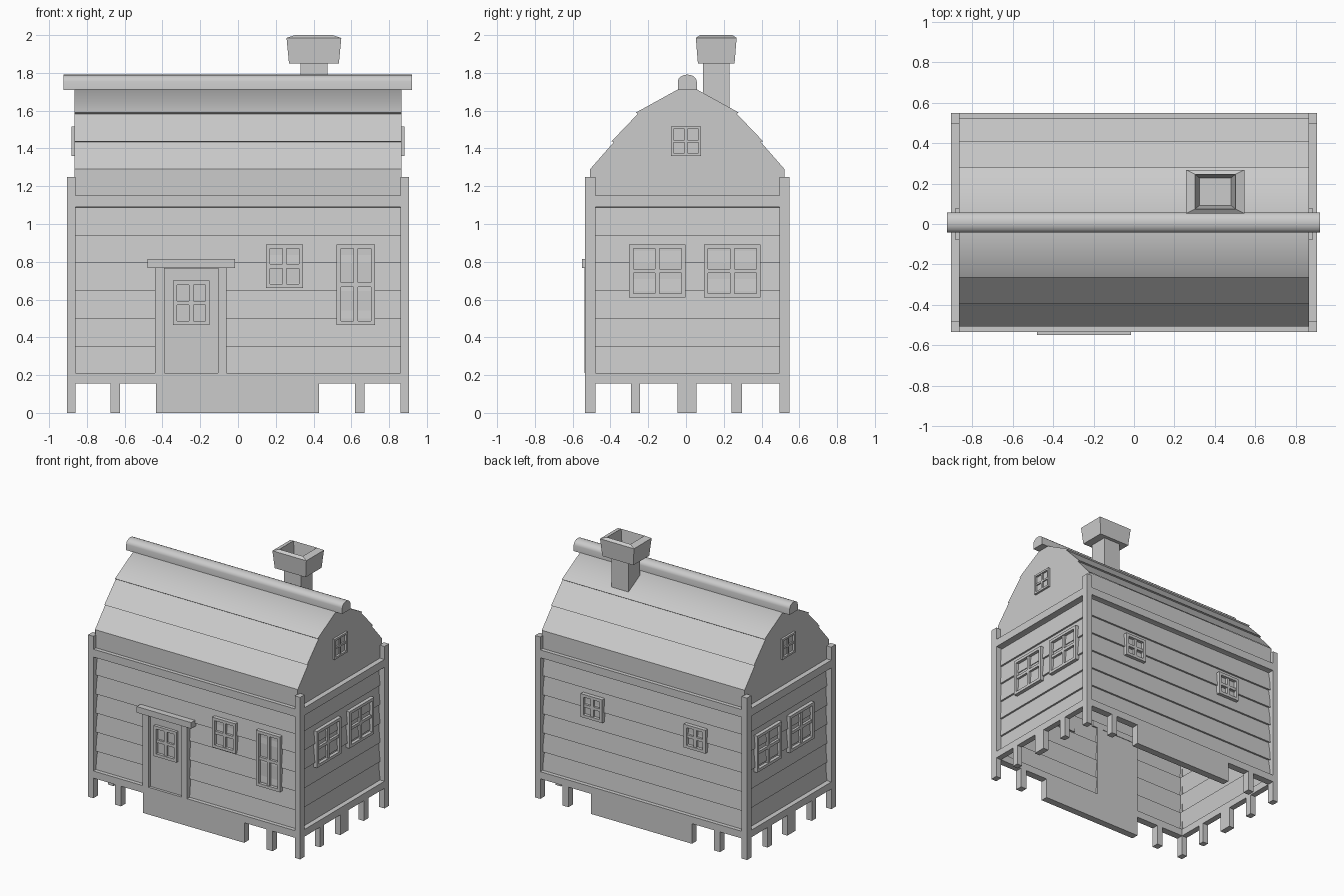
import bpy, bmesh, math
from mathutils import Vector

if "Cube" in bpy.data.objects:
    bpy.data.objects.remove(bpy.data.objects["Cube"], do_unlink=True)

YC = 0.007           # depth offset of the house body
HX, HY = 0.905, 0.542  # outer half sizes of the timber frame
POST = 0.045

grey = bpy.data.materials.new("plain_grey")
grey.use_nodes = True
grey.diffuse_color = (0.6, 0.6, 0.6, 1)
grey.node_tree.nodes["Principled BSDF"].inputs["Base Color"].default_value = (0.6, 0.6, 0.6, 1)

# Each side maps (along, outward distance, height) to world space
SIDES = {
    "front": lambda u, d, z: Vector((u, YC - d, z)),
    "back": lambda u, d, z: Vector((u, YC + d, z)),
    "left": lambda u, d, z: Vector((d, YC + u, z)),
    "right": lambda u, d, z: Vector((-d, YC + u, z)),
}


def finish(name, bm, smooth=None):
    mesh = bpy.data.meshes.new(name)
    bm.to_mesh(mesh)
    bm.free()
    mesh.materials.append(grey)
    obj = bpy.data.objects.new(name, mesh)
    bpy.context.collection.objects.link(obj)
    if smooth:
        bpy.ops.object.select_all(action="DESELECT")
        obj.select_set(True)
        bpy.context.view_layer.objects.active = obj
        bpy.ops.object.shade_smooth_by_angle(angle=math.radians(smooth))
    return obj


def add_box(bm, side, u, d, z):
    """Box on one side of the house; u, d and z are (low, high) pairs."""
    put = SIDES[side]
    v = [bm.verts.new(put(a, b, c)) for a in u for b in d for c in z]
    faces = [bm.faces.new([v[i] for i in q]) for q in
             ((0, 1, 3, 2), (4, 6, 7, 5), (0, 4, 5, 1), (2, 3, 7, 6), (0, 2, 6, 4), (1, 5, 7, 3))]
    bmesh.ops.recalc_face_normals(bm, faces=faces)


def sheet(name, side, profile, half, outward, smooth=None):
    """Open strip: a (distance, height) profile swept along the side."""
    bm = bmesh.new()
    put = SIDES[side]
    rows = [[bm.verts.new(put(u, d, z)) for u in (-half, half)] for d, z in profile]
    faces = [bm.faces.new((a[0], a[1], b[1], b[0])) for a, b in zip(rows, rows[1:])]
    bm.normal_update()
    if faces[0].normal.dot(outward) < 0:
        bmesh.ops.reverse_faces(bm, faces=faces)
    return finish(name, bm, smooth)


def prism(name, outline, x0, x1, smooth=None):
    """Closed solid: a (depth, height) outline swept along x."""
    bm = bmesh.new()
    ends = [[bm.verts.new((x, YC + y, z)) for y, z in outline] for x in (x0, x1)]
    n = len(outline)
    for i in range(n):
        j = (i + 1) % n
        bm.faces.new((ends[0][i], ends[0][j], ends[1][j], ends[1][i]))
    for ring in ends:
        bm.faces.new(ring)
    bmesh.ops.recalc_face_normals(bm, faces=bm.faces[:])
    return finish(name, bm, smooth)


def window(name, side, u, z, d, bar=0.022):
    """Frame with a cross of glazing bars and a recessed pane."""
    bm = bmesh.new()
    uc, zc = sum(u) / 2, sum(z) / 2
    out = (d - 0.02, d + 0.012)
    for a in (u[0], u[1] - bar):
        add_box(bm, side, (a, a + bar), out, z)
    for b in (z[0], z[1] - bar):
        add_box(bm, side, (u[0] + bar, u[1] - bar), out, (b, b + bar))
    inner = (d - 0.02, d + 0.006)
    add_box(bm, side, (uc - bar / 2, uc + bar / 2), inner, (z[0] + bar, z[1] - bar))
    add_box(bm, side, (u[0] + bar, u[1] - bar), inner, (zc - bar / 2, zc + bar / 2))
    add_box(bm, side, (u[0] + bar, u[1] - bar), (d - 0.02, d - 0.012), (z[0] + bar, z[1] - bar))
    finish(name, bm)


# Overlapping plank siding
def plank_profile(d, z0, count, step=0.147, lap=0.014):
    pts = []
    for i in range(count):
        pts += [(d, z0 + i * step), (d - lap, z0 + (i + 1) * step)]
    return pts


WALL_Y, WALL_X = 0.512, 0.868
for side in ("front", "back"):
    sheet(side + "_siding", side, plank_profile(WALL_Y, 0.205, 6) + [(WALL_Y, 1.09), (WALL_Y, 1.29)],
          0.865, SIDES[side](0, 1, 0))
for side in ("left", "right"):
    sheet(side + "_siding", side, plank_profile(WALL_X, 0.205, 6) + [(WALL_X, 1.09), (WALL_X, 1.15)],
          WALL_Y, SIDES[side](0, 1, 0))

# Timber frame: corner posts, beams, legs and skirts
for side, reach in (("front", HY), ("back", HY), ("left", HX), ("right", HX)):
    long = side in ("front", "back")
    span = HX if long else HY
    depth = (reach - POST - (0.01 if long else 0), reach)
    bm = bmesh.new()
    add_box(bm, side, (POST - span, span - POST), depth, (0.155, 0.21))
    add_box(bm, side, (POST - span, span - POST), depth, (1.09, 1.15))
    finish(side + "_beams", bm)
    bm = bmesh.new()
    legs = [(-0.675, -0.625), (0.62, 0.67), (-0.435, 0.428)] if long else \
        [(-0.298, -0.25), (-0.052, 0.048), (0.235, 0.29)]
    for leg in legs:
        add_box(bm, side, leg, depth, (0, 0.155))
    finish(side + "_legs", bm)
    if long:
        bm = bmesh.new()
        for s in (-1, 1):
            add_box(bm, side, sorted((s * (HX - POST), s * HX)), depth, (0, 1.25))
        finish(side + "_corner_posts", bm)

# Gambrel roof with lapped boards, and matching gable walls
half_roof = [(0.515, 1.29), (0.388, 1.435), (0.402, 1.437), (0.262, 1.583), (0.272, 1.59), (0, 1.74)]
roof = half_roof + [(-y, z) for y, z in reversed(half_roof[:-1])]
sheet("roof", "back", roof, 0.866, Vector((0, 0, 1)), 61)
for side, x in (("left", 0.866), ("right", 0.866)):
    bm = bmesh.new()
    gable = [(0.515, 1.14)] + roof + [(-0.515, 1.14)]
    face = bm.faces.new([bm.verts.new(SIDES[side](y, x, z)) for y, z in gable])
    bm.normal_update()
    if face.normal.dot(SIDES[side](0, 1, 0)) < 0:
        face.normal_flip()
    finish(side + "_gable", bm)

# Rounded ridge cap
arch = [(0.05 * math.cos(math.pi * i / 8), 1.755 + 0.036 * math.sin(math.pi * i / 8)) for i in range(9)]
prism("ridge_cap", [(0.05, 1.71)] + arch + [(-0.05, 1.71)], -0.925, 0.92, 35)

# Chimney with flared hollow cap: (half width, half depth, height) rings
rings = [(0.072, 0.07, 1.5), (0.072, 0.07, 1.85), (0.132, 0.097, 1.85), (0.145, 0.108, 1.985),
         (0.1, 0.086, 2.0), (0.078, 0.068, 1.85)]
bm = bmesh.new()
loops = [[bm.verts.new((0.402 + sx * w, 0.16 + sy * d, z)) for sx, sy in ((-1, -1), (1, -1), (1, 1), (-1, 1))]
         for w, d, z in rings]
for a, b in zip(loops, loops[1:]):
    for i in range(4):
        j = (i + 1) % 4
        bm.faces.new((a[i], a[j], b[j], b[i]))
bm.faces.new(loops[-1])
bm.faces.new(loops[0][::-1])
finish("chimney", bm)

# Door with jambs and lintel
bm = bmesh.new()
add_box(bm, "front", (-0.39, -0.105), (0.49, 0.522), (0.21, 0.765))
finish("door", bm)
bm = bmesh.new()
for u in ((-0.44, -0.388), (-0.107, -0.06)):
    add_box(bm, "front", u, (0.49, 0.545), (0.21, 0.77))
add_box(bm, "front", (-0.48, -0.015), (0.49, 0.557), (0.768, 0.815))
finish("door_frame", bm)

# Windows
window("door_window", "front", (-0.345, -0.15), (0.465, 0.70), 0.532)
window("front_small_window", "front", (0.147, 0.345), (0.66, 0.892), 0.52)
window("front_tall_window", "front", (0.522, 0.725), (0.465, 0.892), 0.52)
for name, u in (("a", 0.43), ("b", -0.45)):
    window("back_window_" + name, "back", (u - 0.092, u + 0.092), (0.72, 0.9), 0.52)
for side in ("left", "right"):
    for name, u in (("front", (-0.308, -0.01)), ("back", (0.088, 0.388))):
        window(side + "_" + name + "_window", side, u, (0.61, 0.892), 0.874)
    window(side + "_gable_window", side, (-0.087, 0.073), (1.36, 1.517), 0.87, 0.015)
